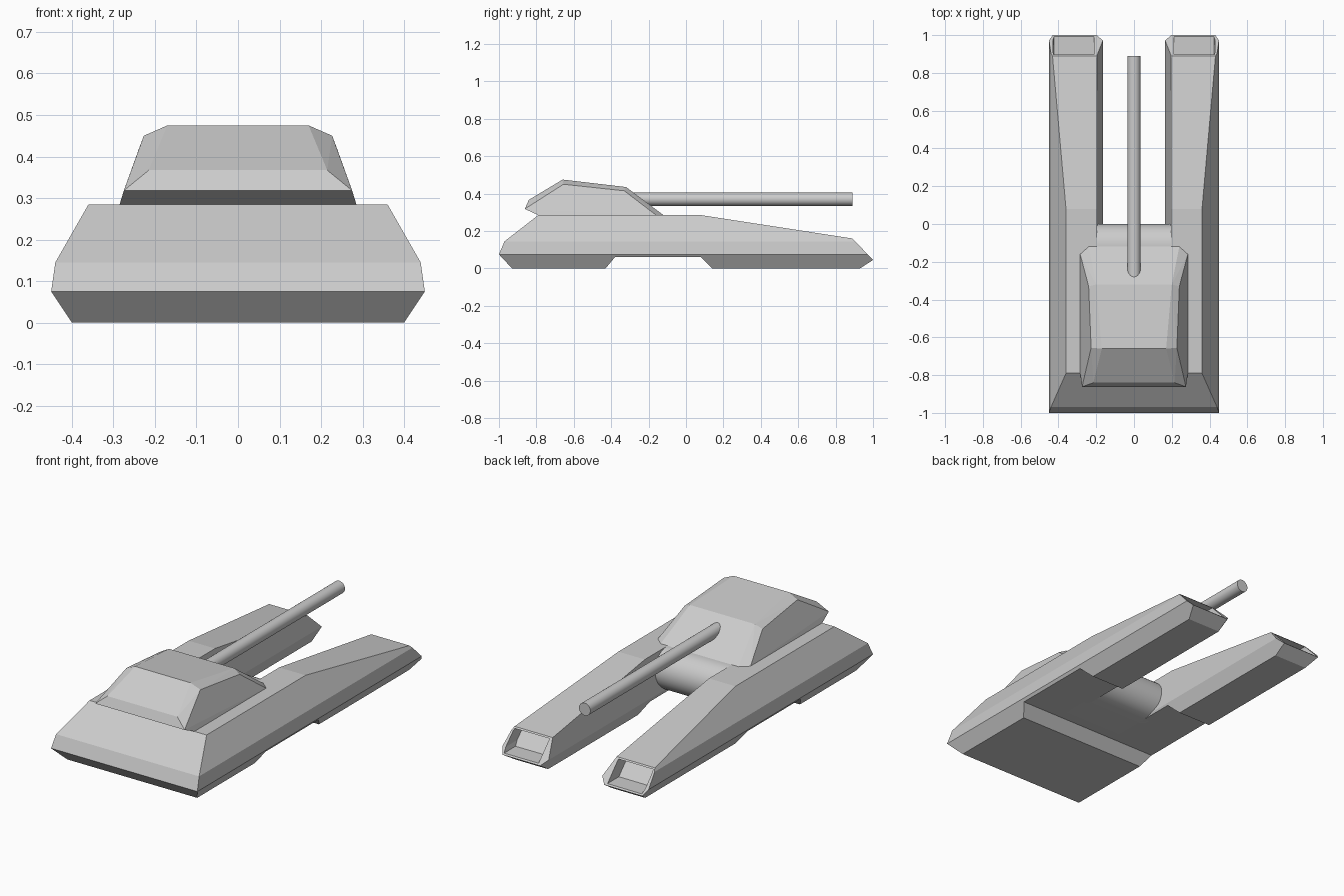
import bpy, bmesh, math
from mathutils import Vector

if "Cube" in bpy.data.objects:
    bpy.data.objects.remove(bpy.data.objects["Cube"])


def finish(name, bm, smooth=False):
    bmesh.ops.recalc_face_normals(bm, faces=bm.faces)
    mesh = bpy.data.meshes.new(name)
    bm.to_mesh(mesh)
    bm.free()
    ob = bpy.data.objects.new(name, mesh)
    bpy.context.collection.objects.link(ob)
    if smooth:
        bpy.ops.object.select_all(action='DESELECT')
        ob.select_set(True)
        bpy.context.view_layer.objects.active = ob
        bpy.ops.object.shade_smooth_by_angle(angle=math.radians(25))
    return ob


def extrude_profile(profile, x0, x1):
    """Solid from a (y, z) side profile, spanning x0..x1."""
    bm = bmesh.new()
    face = bm.faces.new([bm.verts.new((x0, y, z)) for y, z in profile])
    ext = bmesh.ops.extrude_face_region(bm, geom=[face])
    for v in ext['geom']:
        if isinstance(v, bmesh.types.BMVert):
            v.co.x = x1
    bmesh.ops.recalc_face_normals(bm, faces=bm.faces)
    return bm


WALL, TOP_WALL = 0.165, 0.197
nose = [(-0.43, 0), (-0.93, 0), (-1, 0.075), (-0.97, 0.145), (-0.79, 0.285)]

# Side hulls with long prongs, mirrored
side = [(-0.38, 0.06)] + nose + [(0.08, 0.285), (0.89, 0.16), (1, 0.045),
                                 (0.93, 0), (0.14, 0), (0.08, 0.06)]
bm = extrude_profile(side, WALL, 0.5)

# trim the outer flank with three sloped planes
flank = [(0.40, 0), (0.45, 0.075), (0.44, 0.145), (0.36, 0.285)]
for (xa, za), (xb, zb) in zip(flank, flank[1:]):
    bmesh.ops.bisect_plane(bm, geom=bm.verts[:] + bm.edges[:] + bm.faces[:],
                           plane_co=(xa, 0, za), plane_no=(zb - za, 0, xa - xb),
                           clear_outer=True)
    bmesh.ops.holes_fill(bm, edges=[e for e in bm.edges if e.is_boundary], sides=0)

# crease the inner wall at belt height and lean it away above and below
wall = next(f for f in bm.faces if all(abs(v.co.x - WALL) < 1e-4 for v in f.verts))
bmesh.ops.bisect_plane(bm, geom=[wall] + wall.edges[:] + wall.verts[:],
                       plane_co=(0, 0, 0.075), plane_no=(0, 0, 1))
for v in bm.verts:
    if v.co.x < WALL + 1e-3 and not 0.05 < v.co.z < 0.08:
        v.co.x = TOP_WALL

# recessed opening in the sloped prong tip
bm.normal_update()
bm.faces.ensure_lookup_table()
tip = max(bm.faces, key=lambda f: f.normal.dot(Vector((0, 0.72, 0.69)))
          + f.calc_center_median().y)
bmesh.ops.inset_region(bm, faces=[tip], thickness=0.012)
for v in tip.verts:
    v.co.x = min(max(v.co.x, 0.212), 0.43)
pocket = bmesh.ops.extrude_discrete_faces(bm, faces=[tip])['faces'][0]
bmesh.ops.translate(bm, verts=pocket.verts[:], vec=(0, -0.1, 0))
hull = finish("side_hulls", bm)
hull.modifiers.new("mirror", 'MIRROR')

# Centre hull with a rounded end between the prongs
arc = [(-0.1125 + 0.1125 * math.sin(a), 0.1725 + 0.1125 * math.cos(a))
       for a in (math.pi * i / 16 for i in range(17))]
finish("centre_hull", extrude_profile([(-0.38, 0.06)] + nose + arc,
                                      -TOP_WALL, TOP_WALL), smooth=True)

# Turret: convex faceted shell
corners = [(0.285, -0.79, 0.285), (0.275, -0.862, 0.318), (0.215, -0.84, 0.367),
           (0.17, -0.66, 0.475), (0.227, -0.655, 0.45), (0.2, -0.32, 0.435),
           (0.24, -0.33, 0.415), (0.285, -0.16, 0.285), (0.24, -0.12, 0.285)]
bm = bmesh.new()
for x, y, z in corners:
    for s in (-1, 1):
        bm.verts.new((s * x, y, z))
bmesh.ops.convex_hull(bm, input=bm.verts[:])
bmesh.ops.dissolve_limit(bm, angle_limit=math.radians(2),
                         verts=bm.verts[:], edges=bm.edges[:])
finish("turret", bm)

# Gun barrel
bpy.ops.mesh.primitive_cylinder_add(vertices=24, radius=0.035, depth=1.25,
                                    location=(0, 0.265, 0.37),
                                    rotation=(math.pi / 2, 0, 0))
bpy.context.object.name = "gun_barrel"
bpy.ops.object.shade_smooth_by_angle(angle=math.radians(30))
